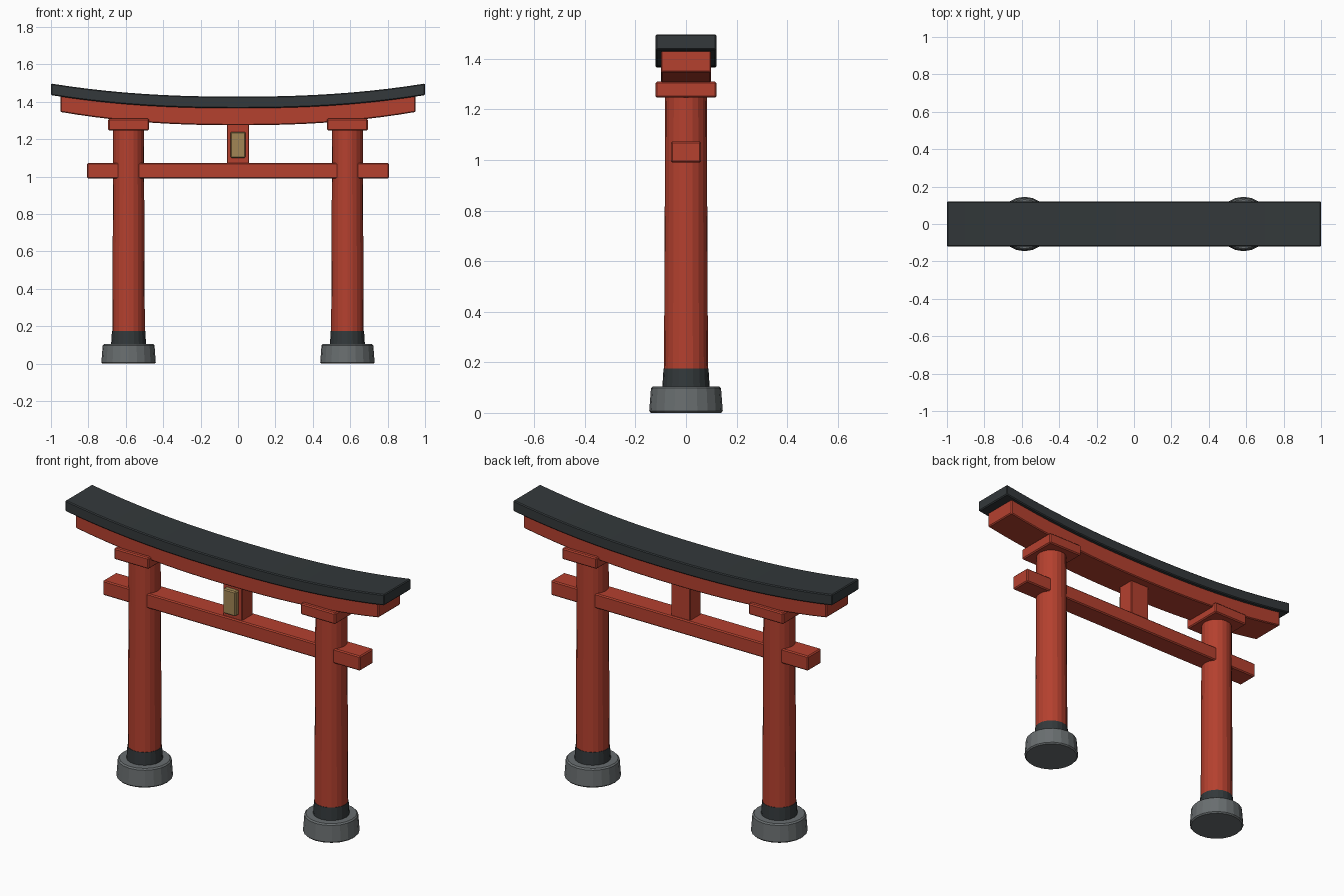
import bpy, bmesh, math

if "Cube" in bpy.data.objects:
    bpy.data.objects.remove(bpy.data.objects["Cube"])


def material(name, rgb):
    m = bpy.data.materials.new(name)
    m.diffuse_color = (*rgb, 1)
    m.use_nodes = True
    m.node_tree.nodes["Principled BSDF"].inputs["Base Color"].default_value = m.diffuse_color
    return m


RED = material("vermilion", (0.46, 0.052, 0.028))
BLACK = material("charcoal", (0.033, 0.04, 0.043))
STONE = material("stone", (0.14, 0.155, 0.16))
GOLD = material("gold", (0.36, 0.24, 0.09))


def finish(name, bm, mat, bevel=0.0):
    bmesh.ops.recalc_face_normals(bm, faces=bm.faces[:])
    me = bpy.data.meshes.new(name)
    bm.to_mesh(me)
    bm.free()
    me.materials.append(mat)
    ob = bpy.data.objects.new(name, me)
    bpy.context.collection.objects.link(ob)
    if bevel:
        mod = ob.modifiers.new("soft_edges", 'BEVEL')
        mod.width = bevel
        mod.segments = 1
        mod.limit_method = 'ANGLE'
        mod.angle_limit = math.radians(40)
    return ob


def box(name, lo, hi, mat, bevel=0.006):
    bm = bmesh.new()
    bmesh.ops.create_cube(bm, size=1)
    for v in bm.verts:
        v.co = [(a + b) / 2 + c * (b - a) for a, b, c in zip(lo, hi, v.co)]
    return finish(name, bm, mat, bevel)


def drum(name, x, r0, r1, z0, z1, mat, bevel=0.0, sides=20):
    bm = bmesh.new()
    bmesh.ops.create_cone(bm, cap_ends=True, segments=sides,
                          radius1=r0, radius2=r1, depth=z1 - z0)
    bmesh.ops.translate(bm, verts=bm.verts, vec=(x, 0, (z0 + z1) / 2))
    return finish(name, bm, mat, bevel)


def curved_beam(name, half_len, half_depth, z_bottom, z_top, rise, mat, steps=20):
    """Rectangular section swept along an upward-curving line."""
    bm = bmesh.new()
    rings = []
    for i in range(steps + 1):
        x = half_len * (2 * i / steps - 1)
        dz = rise * abs(x) ** 2.3
        rings.append([bm.verts.new((x, y, z + dz)) for y, z in (
            (-half_depth, z_bottom), (half_depth, z_bottom),
            (half_depth, z_top), (-half_depth, z_top))])
    for a, b in zip(rings, rings[1:]):
        for k in range(4):
            n = (k + 1) % 4
            bm.faces.new((a[k], a[n], b[n], b[k]))
    bm.faces.new(rings[0])
    bm.faces.new(rings[-1])
    return finish(name, bm, mat, 0.005)


# Pillars with stone footings, dark collars and cap blocks
for side, s in (("left", -1), ("right", 1)):
    x = s * 0.585
    drum(side + "_footing", x, 0.146, 0.138, 0, 0.105, STONE, 0.007)
    drum(side + "_collar", x, 0.094, 0.089, 0.095, 0.176, BLACK)
    drum(side + "_pillar", x, 0.087, 0.082, 0.17, 1.26, RED)
    box(side + "_cap_block", (x - 0.109, -0.121, 1.247), (x + 0.109, 0.121, 1.31), RED)

# Tie beam, centre strut and plaque
box("tie_beam", (-0.807, -0.06, 0.99), (0.807, 0.06, 1.073), RED)
box("centre_strut", (-0.06, -0.05, 1.065), (0.06, 0.05, 1.29), RED, 0.004)
box("plaque", (-0.04, -0.08, 1.10), (0.04, -0.045, 1.24), GOLD, 0.006)

# Curved lintel and roof rail
curved_beam("lintel", 0.95, 0.099, 1.275, 1.375, 0.08, RED)
curved_beam("roof_rail", 1.0, 0.12, 1.366, 1.428, 0.07, BLACK)
